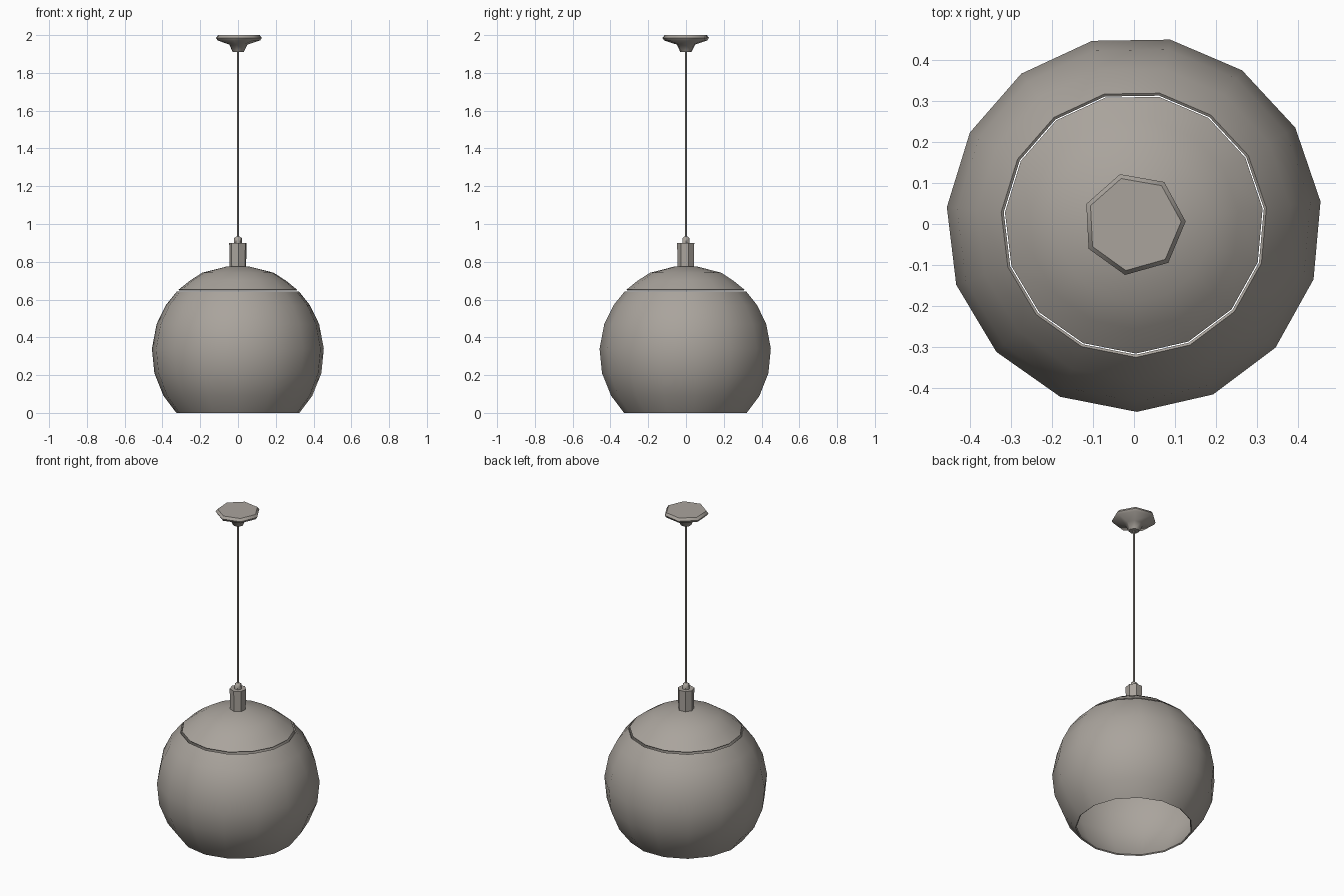
import bpy, bmesh, math

if "Cube" in bpy.data.objects:
    bpy.data.objects.remove(bpy.data.objects["Cube"])

metal = bpy.data.materials.new("warm grey metal")
metal.diffuse_color = (0.40, 0.37, 0.335, 1)
metal.use_nodes = True
metal.node_tree.nodes["Principled BSDF"].inputs["Base Color"].default_value = metal.diffuse_color


def lathe(name, profile, sides, turn=0.0, cap_start=True, cap_end=True, wall=0.0, angle=50):
    """Spin (radius, height) points around z; optional thin wall inwards."""
    bm = bmesh.new()
    rings = []
    for r, z in profile:
        rings.append([bm.verts.new((r * math.cos(turn + math.tau * i / sides),
                                    r * math.sin(turn + math.tau * i / sides), z))
                      for i in range(sides)])
    for a, b in zip(rings, rings[1:]):
        for i in range(sides):
            j = (i + 1) % sides
            bm.faces.new((a[i], a[j], b[j], b[i]))
    if cap_start:
        bm.faces.new(rings[0][::-1])
    if cap_end:
        bm.faces.new(rings[-1])
    me = bpy.data.meshes.new(name)
    bm.to_mesh(me)
    bm.free()
    ob = bpy.data.objects.new(name, me)
    bpy.context.collection.objects.link(ob)
    me.materials.append(metal)
    if wall:
        mod = ob.modifiers.new("wall", 'SOLIDIFY')
        mod.thickness = wall
        mod.offset = -1
    bpy.ops.object.select_all(action='DESELECT')
    ob.select_set(True)
    bpy.context.view_layer.objects.active = ob
    if wall:
        bpy.ops.object.modifier_apply(modifier="wall")
    bpy.ops.object.shade_smooth_by_angle(angle=math.radians(angle))
    return ob


def globe(z, radius=0.458, centre=0.32):
    return (math.sqrt(max(radius ** 2 - (z - centre) ** 2, 0)), z)


# globe shade, open below and above
lathe("globe_shade", [globe(z) for z in (0.0, 0.09, 0.21, 0.34, 0.47, 0.57, 0.643)],
      15, 0.12, False, False, wall=0.008)

# separate dome lid above a narrow gap
lathe("shade_lid", [globe(0.652), globe(0.70), (0.19, 0.742), (0.06, 0.775)],
      15, 0.12, False, True, wall=0.006)

# lamp holder and cord grip
lathe("lamp_holder", [(0.045, 0.768), (0.047, 0.90)], 7, 0.3)
lathe("cord_grip", [(0.022, 0.90), (0.02, 0.925), (0.008, 0.935)], 6)

# hanging cord
lathe("cord", [(0.006, 0.93), (0.006, 1.92)], 6)

# ceiling canopy
lathe("ceiling_canopy", [(0.03, 1.91), (0.05, 1.95), (0.118, 1.972), (0.126, 1.985), (0.115, 2.0)],
      7, 0.05)
